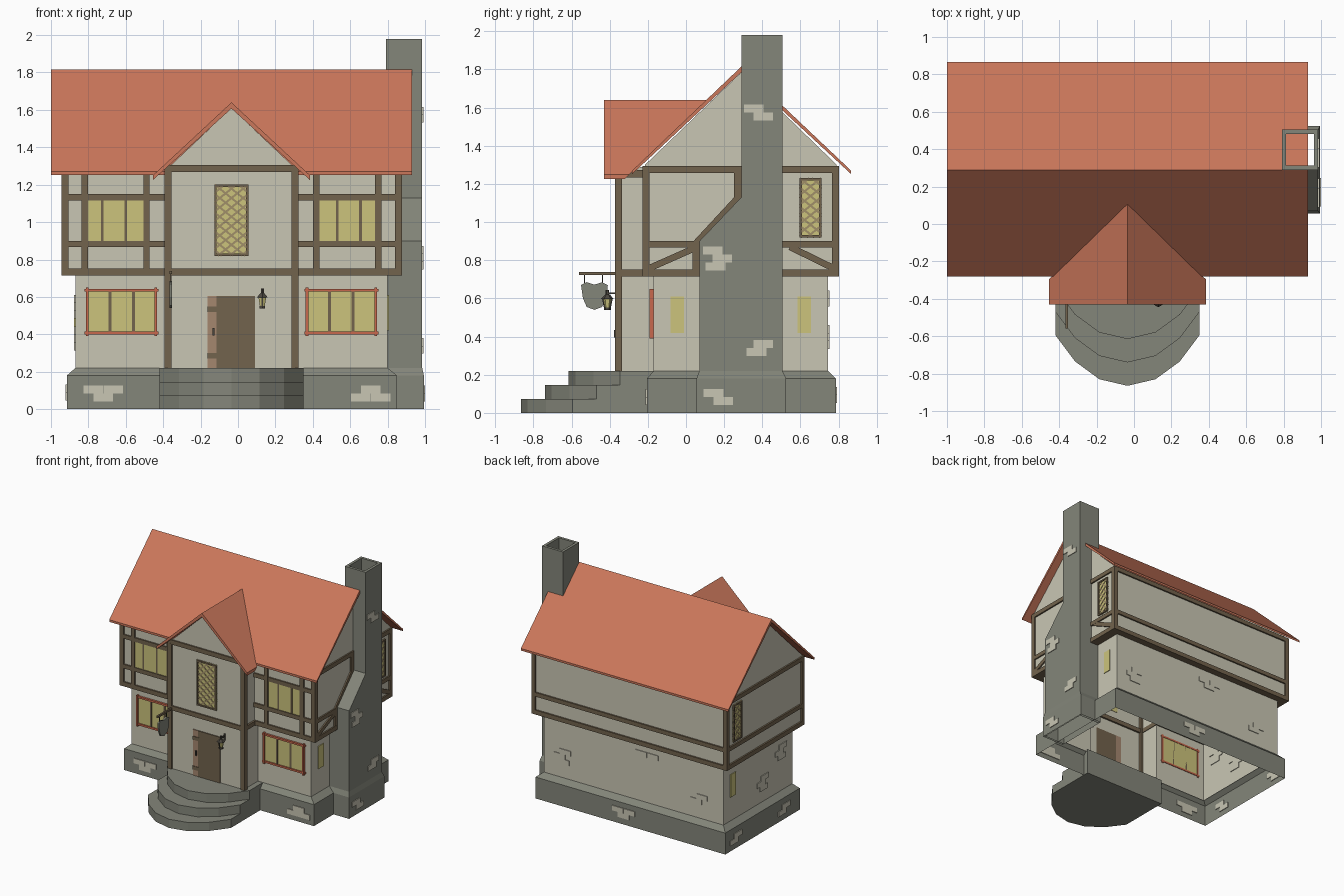
import bpy, bmesh, math
from mathutils import Matrix, Vector

if "Cube" in bpy.data.objects:
    bpy.data.objects.remove(bpy.data.objects["Cube"])

C = -0.035  # centre line of the house in x

def material(name, hexcode):
    m = bpy.data.materials.new(name)
    v = [int(hexcode[i:i + 2], 16) / 255 for i in (0, 2, 4)]
    m.diffuse_color = [((c + .055) / 1.055) ** 2.4 if c > .04 else c / 12.92 for c in v] + [1]
    m.use_nodes = True
    m.node_tree.nodes["Principled BSDF"].inputs["Base Color"].default_value = m.diffuse_color
    return m

ROOF = material("roof tile", "CB775B")
CREAM = material("cream plaster", "C9C6B4")
STONE = material("grey stone", "84867A")
BEAM = material("brown timber", "72634D")
GLASS = material("yellow glass", "CCC47C")
RED = material("red window frame", "C9694D")
EDGE = material("pale door wood", "A5876F")
IRON = material("dark iron", "4A463E")
LEAD = material("lattice tan", "A08F68")

AX = {'x': lambda u, v, w: (w, u, v), 'y': lambda u, v, w: (u, w, v), 'z': lambda u, v, w: (u, v, w)}

def finish(name, mat, bm):
    bmesh.ops.recalc_face_normals(bm, faces=bm.faces)
    me = bpy.data.meshes.new(name)
    bm.to_mesh(me)
    bm.free()
    me.materials.append(mat)
    ob = bpy.data.objects.new(name, me)
    bpy.context.collection.objects.link(ob)
    return ob

def add_prism(bm, pts, axis, lo, hi, caps=True):
    a = [bm.verts.new(AX[axis](u, v, lo)) for u, v in pts]
    b = [bm.verts.new(AX[axis](u, v, hi)) for u, v in pts]
    n = len(pts)
    for i in range(n):
        j = (i + 1) % n
        bm.faces.new((a[i], a[j], b[j], b[i]))
    if caps:
        bm.faces.new(a)
        bm.faces.new(b)

def part(name, mat, prisms):
    bm = bmesh.new()
    for p in prisms:
        add_prism(bm, *p)
    return finish(name, mat, bm)

def rect(u0, u1, v0, v1):
    return [(u0, v0), (u1, v0), (u1, v1), (u0, v1)]

def box(x0, x1, y0, y1, z0, z1):
    return (rect(x0, x1, y0, y1), 'z', z0, z1)

def strip(p, q, w):
    p, q = Vector(p), Vector(q)
    d = (q - p).normalized() * w / 2
    n = Vector((-d.y, d.x))
    return [tuple(p + n), tuple(q + n), tuple(q - n), tuple(p - n)]

def frame(r, w, axis, lo, hi):
    u0, u1, v0, v1 = r
    return [(rect(*q), axis, lo, hi) for q in ((u0, u0 + w, v0, v1), (u1 - w, u1, v0, v1),
            (u0 + w, u1 - w, v0, v0 + w), (u0 + w, u1 - w, v1 - w, v1))]

def faces(name, mat, polys):
    bm = bmesh.new()
    for p in polys:
        bm.faces.new([bm.verts.new(v) for v in p])
    bmesh.ops.remove_doubles(bm, verts=bm.verts, dist=.0005)
    return finish(name, mat, bm)

def walls(path, z0, z1):
    return [[(*a, z0), (*b, z0), (*b, z1), (*a, z1)] for a, b in zip(path, path[1:])]

def mx(x):
    return 2 * C - x

# hollow plaster walls: lower floor, upper floor with gables, porch
faces("lower_walls", CREAM, walls([(-.375, -.17), (-.87, -.17), (-.87, .745), (.80, .745), (.80, -.17), (.305, -.17)], .2, .73))
upper = []
for x in (-.93, .865):
    upper.append([(x, -.215, .73), (x, .79, .73), (x, .79, 1.30), (x, .29, 1.785), (x, -.215, 1.30)])
upper += walls([(-.93, .79), (.865, .79)], .73, 1.30)
upper += walls([(-.93, -.215), (-.375, -.215)], .73, 1.30) + walls([(.305, -.215), (.865, -.215)], .73, 1.30)
faces("upper_walls", CREAM, upper)
faces("porch_walls", CREAM, [[(-.375, -.36, .22), (.305, -.36, .22), (.305, -.36, 1.29), (C, -.36, 1.61), (-.375, -.36, 1.29)]]
      + walls([(-.375, -.36), (-.375, -.17)], .22, 1.29) + walls([(.305, -.36), (.305, -.17)], .22, 1.29))

# stone footings with sloped top
def footing(name, o, i):
    bm = bmesh.new()
    rings = [[bm.verts.new((*p, z)) for p in rect(*r)] for r, z in ((o, 0), (o, .18), (i, .22))]
    for a, b in zip(rings, rings[1:]):
        for k in range(4):
            bm.faces.new((a[k], a[(k + 1) % 4], b[(k + 1) % 4], b[k]))
    finish(name, STONE, bm)

footing("house_footing", (-.915, .85, -.205, .785), (-.87, .80, -.17, .745))
footing("chimney_footing", (.79, .994, .055, .525), (.79, .985, .07, .505))

# half-round steps
half = [(.385, 0), (.28, -.14), (.15, -.235), (0, -.27)]
for k in range(3):
    yb = -.595 + .125 * k
    arc = [(C + x, yb + y) for x, y in half] + [(C - x, yb + y) for x, y in half[-2::-1]]
    part(f"step_{k + 1}", STONE, [([(C + .385, -.16)] + arc + [(C - .385, -.16)], 'z', .073 * k, .073 * (k + 1))])

# main roof and porch roof slabs
part("main_roof", ROOF, [([(-.282, 1.252), (.29, 1.785), (.865, 1.252), (.865, 1.27), (.29, 1.815), (-.282, 1.27)], 'x', -1, .93)])
bm = bmesh.new()
prof = [(-.42, 1.25), (0, 1.64), (.42, 1.25), (.42, 1.225), (0, 1.607), (-.42, 1.225)]
f = [bm.verts.new((C + x, -.43, z)) for x, z in prof]
b = [bm.verts.new((C + x, .29 - (1.812 - z) / .95 + .005, z)) for x, z in prof]
for i in range(6):
    bm.faces.new((f[i], f[(i + 1) % 6], b[(i + 1) % 6], b[i]))
for v in (f, b):
    bm.faces.new((v[0], v[1], v[4], v[5]))
    bm.faces.new((v[1], v[2], v[3], v[4]))
finish("porch_roof", ROOF, bm)

# open chimney
bm = bmesh.new()
add_prism(bm, [(.07, 0), (.505, 0), (.505, 1.98), (.29, 1.98), (.29, 1.13), (.07, .9)], 'x', .79, .985)
bmesh.ops.recalc_face_normals(bm, faces=bm.faces)
bm.faces.ensure_lookup_table()
bottom = [q for q in bm.faces if q.calc_center_median().z < .001]
bmesh.ops.delete(bm, geom=bottom, context='FACES')
top = [q for q in bm.faces if q.calc_center_median().z > 1.97]
bmesh.ops.inset_region(bm, faces=top, thickness=.032)
r = bmesh.ops.extrude_face_region(bm, geom=top)
bmesh.ops.translate(bm, vec=(0, 0, -.5), verts=[g for g in r['geom'] if isinstance(g, bmesh.types.BMVert)])
bmesh.ops.delete(bm, geom=[g for g in r['geom'] if isinstance(g, bmesh.types.BMFace)] + [t for t in top if t.is_valid], context='FACES')
finish("chimney", STONE, bm)

# timber frame: ring beams that also close the overhang
for z0, z1, name in ((.715, .752, "sill"), (.866, .90, "middle"), (1.257, 1.293, "top")):
    lo = .075 if name == "sill" else .03
    part(name + "_beams", BEAM, [
        box(-.943, -.37, -.228, -.228 + lo - .01, z0, z1), box(.30, .877, -.228, -.228 + lo - .01, z0, z1),
        box(-.943, .877, .803 - lo + .01, .803, z0, z1),
        box(-.943, -.943 + lo, -.228, .803, z0, z1),
        box(.877 - lo, .877, -.228, .07 if z0 < 1 else .29, z0, z1), box(.877 - lo, .877, .505, .803, z0, z1)])
posts = []
for a, d in ((-.943, -.906), (.84, .877)):
    posts += [box(a, d, -.228, -.192, .715, 1.29), box(a, d, .766, .803, .715, 1.29)]
part("corner_posts", BEAM, posts)
studs = []
for s in (lambda x: x, mx):
    for a in (-.837, -.506):
        studs.append(box(*sorted((s(a), s(a + .034))), -.228, -.205, .75, 1.26))
    studs.append(box(*sorted((s(-.943), s(-.37))), -.227, -.205, 1.116, 1.15))
part("front_studs", BEAM, studs)
part("side_braces", BEAM, [(p, 'x', .85, .876) for p in (
    strip((-.2, .755), (.06, .87), .034), strip((.545, .87), (.78, .755), .034),
    strip((.272, 1.125), (.045, .88), .036), rect(.252, .292, 1.11, 1.26), rect(.035, .075, .75, .90))])
porch = [box(a, a + .037, -.373, -.335, .22, 1.275) for a in (-.393, .286)]
porch += [box(-.393, .323, -.372, -.345, z, z + .037) for z in (.715, 1.268)]
porch += [box(a, a + .02, -.36, -.2, z, z + .037) for a in (-.39, .30) for z in (.715, 1.235)]
part("porch_frame", BEAM, porch)

# front windows
for side, s in (("left", lambda x: x), ("right", mx)):
    def sp(a, d): return sorted((s(a), s(d)))
    part(side + "_upper_glass", GLASS, [box(*sp(-.805, -.50), -.22, -.212, .895, 1.12)])
    part(side + "_upper_mullions", BEAM, [box(*sp(m - .007, m + .007), -.225, -.213, .89, 1.12) for m in (-.725, -.60)])
    part(side + "_lower_glass", GLASS, [box(*sp(-.81, -.435), -.176, -.168, .405, .64)])
    part(side + "_lower_mullions", BEAM, [box(*sp(m - .008, m + .008), -.182, -.168, .41, .635) for m in (-.685, -.558)])
    part(side + "_lower_frame", RED, [box(*sp(a, a + .014), -.19, -.165, .39, .65) for a in (-.814, -.446)]
         + [box(*sp(-.82, -.426), -.187, -.165, z, z + .015) for z in (.40, .628)])

# lattice windows
def lattice(name, r, axis, plane, out):
    u0, u1, v0, v1 = r
    lay = lambda d: sorted((plane - out * .004, plane + out * d))
    part(name + "_glass", GLASS, [(rect(*r), axis, *lay(.004))])
    part(name + "_frame", BEAM, frame(r, .012, axis, *lay(.013)))
    bars = []
    for m in (.8, -.8):
        k = v0 - 2 * (u1 - u0)
        while k < v1 + (u1 - u0):
            base = k + (0 if m > 0 else .8 * (u1 - u0))
            us = sorted((u0 + (v0 - base) / m, u0 + (v1 - base) / m))
            a, d = max(u0, us[0]), min(u1, us[1])
            if d - a > .012:
                bars.append((strip((a, base + m * (a - u0)), (d, base + m * (d - u0)), .011), axis, *lay(.008)))
            k += .05
    part(name + "_bars", LEAD, bars)

lattice("porch_lattice", (-.126, .056, .82, 1.20), 'y', -.36, -1)
lattice("right_lattice", (.595, .71, .92, 1.23), 'x', .865, 1)
lattice("left_lattice", (.595, .71, .92, 1.23), 'x', -.93, -1)

# narrow side windows
for name, y, x in (("right_front", -.08, .80), ("right_back", .585, .80), ("left_back", .585, -.87)):
    part(name + "_slit_glass", GLASS, [box(x - .006, x + .006, y, y + .07, .42, .61)])

# door with pale edge, hinges and handle
part("door", BEAM, [box(-.115, .09, -.368, -.358, .22, .605)])
part("door_edge", EDGE, [box(-.163, -.115, -.367, -.358, .22, .605)])
part("door_hinges", BEAM, [box(-.163, -.10, -.371, -.36, z, z + .03) for z in (.27, .52)])
part("door_handle", IRON, [box(-.137, -.126, -.378, -.36, .395, .435)])

# hanging sign
part("sign_bracket", BEAM, [box(-.366, -.352, -.56, -.36, .722, .738)])
part("sign_rods", IRON, [box(-.361, -.357, y, y + .006, .66, .725) for y in (-.535, -.44)])
part("sign_board", STONE, [([(-.55, .67), (-.52, .685), (-.48, .672), (-.44, .685), (-.41, .67), (-.415, .60), (-.44, .555),
                             (-.48, .54), (-.52, .555), (-.54, .60)], 'x', -.366, -.352)])

# wall lantern
def cones(name, mat, specs):
    bm = bmesh.new()
    for r1, r2, z0, z1 in specs:
        bmesh.ops.create_cone(bm, cap_ends=True, segments=6, radius1=r1, radius2=r2, depth=z1 - z0,
                              matrix=Matrix.Translation((.13, -.412, (z0 + z1) / 2)))
    finish(name, mat, bm)

cones("lantern_glass", GLASS, [(.015, .024, .55, .60)])
cones("lantern_body", IRON, [(.018, .018, .538, .552), (.033, .012, .598, .62), (.009, .009, .62, .645)])
part("lantern_bracket", IRON, [box(.124, .136, -.415, -.358, .622, .632), box(.122, .138, -.368, -.358, .59, .645)]
     + [(strip((-.412 + s * .015, .55), (-.412 + s * .025, .60), .006), 'x', .126, .134) for s in (-1, 1)])

# raised bricks
PAIR = [(0, 0), (.05, -.042)]
TRI = [(-.053, 0), (.053, 0), (0, -.042)]
FLIP = [(0, 0), (-.053, -.042), (.053, -.042)]
ZIG = [(0, 0), (.05, -.042), (.015, -.084)]
def bricks(name, axis, plane, groups):
    part(name, CREAM, [(rect(u + a - .052, u + a + .052, v + d - .021, v + d + .021), axis, plane - .006, plane + .006)
                       for u, v, shape in groups for a, d in shape])

bricks("front_footing_bricks", 'y', -.205, [(-.72, .105, TRI), (.71, .105, FLIP)])
bricks("back_footing_bricks", 'y', .785, [(.03, .115, TRI)])
bricks("left_footing_bricks", 'x', -.915, [(.62, .11, ZIG[:2]), (-.02, .11, PAIR)])
bricks("chimney_footing_bricks", 'x', .994, [(.145, .105, PAIR)])
bricks("chimney_bricks", 'x', .985, [(.355, 1.595, PAIR), (.14, .852, ZIG), (.405, .36, [(0, 0), (-.035, -.042)])])
bricks("back_wall_bricks", 'y', .745, [(.6, .44, ZIG), (-.16, .62, TRI), (-.67, .40, PAIR)])
bricks("left_wall_bricks", 'x', -.87, [(.20, .42, ZIG), (-.04, .59, ZIG)])
